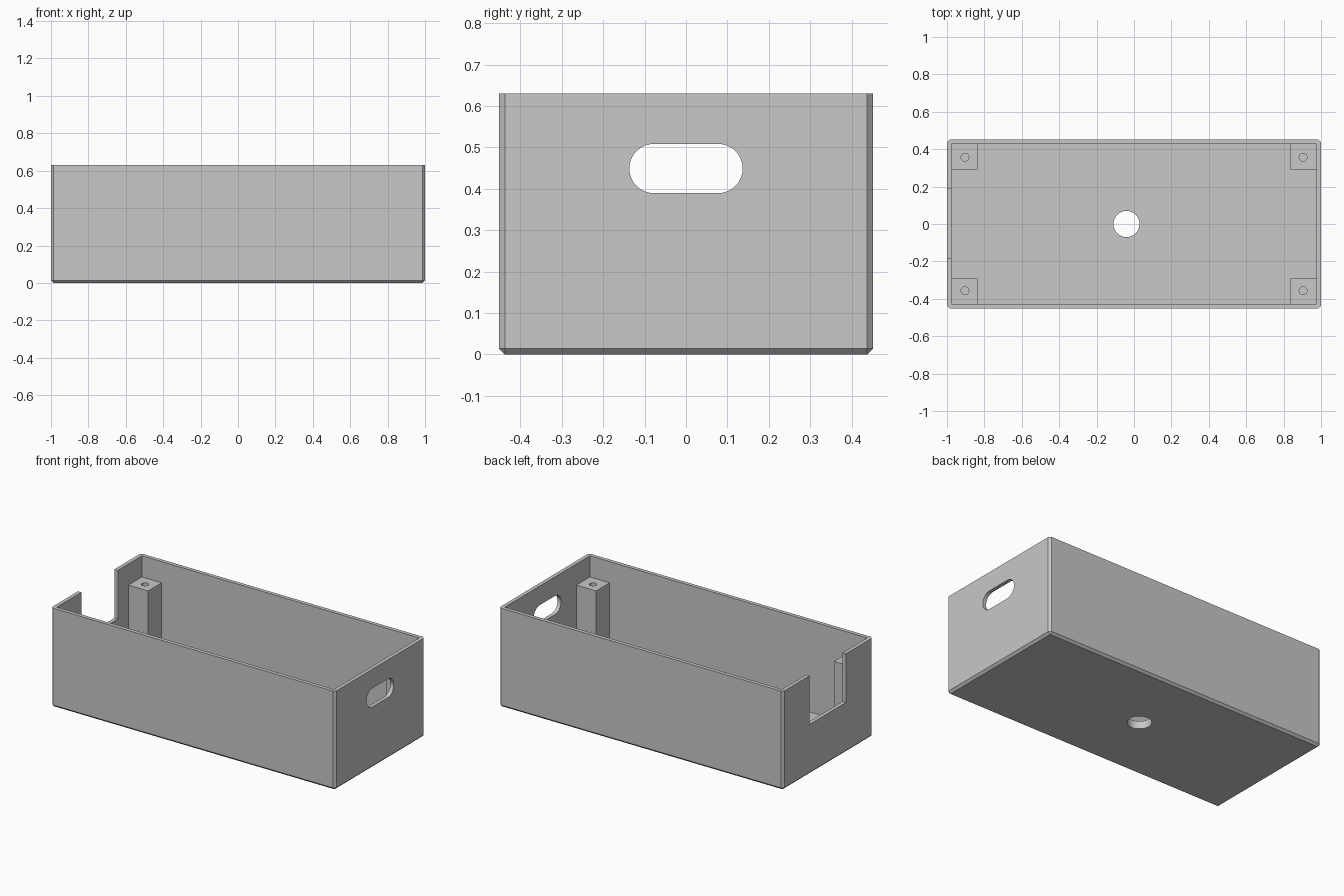
import bpy, bmesh
from math import cos, sin, pi
from mathutils import Matrix, Vector

if "Cube" in bpy.data.objects:
    bpy.data.objects.remove(bpy.data.objects["Cube"])

LENGTH, WIDTH, HEIGHT = 2.0, 0.904, 0.63
WALL, FLOOR, POST_TOP = 0.024, 0.05, 0.495

grey = bpy.data.materials.new("plain grey")
grey.use_nodes = True
COLOUR = (0.58, 0.58, 0.58, 1)
grey.diffuse_color = COLOUR
grey.node_tree.nodes["Principled BSDF"].inputs["Base Color"].default_value = COLOUR


def finish(bm, name):
    bmesh.ops.recalc_face_normals(bm, faces=bm.faces)
    mesh = bpy.data.meshes.new(name)
    bm.to_mesh(mesh)
    bm.free()
    mesh.materials.append(grey)
    obj = bpy.data.objects.new(name, mesh)
    bpy.context.collection.objects.link(obj)
    return obj


def box(name, low, high, chamfer=0):
    bm = bmesh.new()
    bmesh.ops.create_cube(bm, size=1)
    low, high = Vector(low), Vector(high)
    bmesh.ops.scale(bm, vec=high - low, verts=bm.verts)
    bmesh.ops.translate(bm, vec=(low + high) / 2, verts=bm.verts)
    if chamfer:
        # every edge except the open rim
        edges = [e for e in bm.edges if min(v.co.z for v in e.verts) < low.z + 0.01]
        bmesh.ops.bevel(bm, geom=edges, offset=chamfer, segments=1, affect='EDGES')
    return finish(bm, name)


def pill(name, radius, half_straight, depth, place):
    """Round or stadium-shaped prism along local z."""
    steps = 24
    bm = bmesh.new()
    verts = []
    for side in (1, -1):
        for i in range(steps + 1):
            a = pi * i / steps - pi / 2
            verts.append(bm.verts.new((side * (half_straight + radius * cos(a)),
                                       side * radius * sin(a), -depth / 2)))
    face = bm.faces.new(verts)
    top = bmesh.ops.extrude_face_region(bm, geom=[face])["geom"]
    bmesh.ops.translate(bm, vec=(0, 0, depth),
                        verts=[v for v in top if isinstance(v, bmesh.types.BMVert)])
    bmesh.ops.remove_doubles(bm, verts=bm.verts, dist=1e-5)
    bmesh.ops.transform(bm, matrix=place, verts=bm.verts)
    return finish(bm, name)


def cut(target, cutter):
    cutter.hide_render = True
    mod = target.modifiers.new("cut", 'BOOLEAN')
    mod.operation, mod.solver, mod.object = 'DIFFERENCE', 'EXACT', cutter
    bpy.context.view_layer.objects.active = target
    bpy.ops.object.modifier_apply(modifier=mod.name)
    bpy.data.objects.remove(cutter)


def shade(obj):
    bpy.ops.object.select_all(action='DESELECT')
    obj.select_set(True)
    bpy.context.view_layer.objects.active = obj
    bpy.ops.object.shade_smooth_by_angle(angle=pi / 6)


# Open tray with chamfered lower and corner edges
hx, hy = LENGTH / 2, WIDTH / 2
tray = box("tray", (-hx, -hy, 0), (hx, hy, HEIGHT), 0.014)
cut(tray, box("cavity", (WALL - hx, WALL - hy, FLOOR), (hx - WALL, hy - WALL, 1)))

# Square notch in the one end wall
cut(tray, box("notch", (-hx - 0.1, -0.181, 0.32), (-hx + 0.1, 0.186, 1)))

# Rounded hand slot in the other end wall
upright = Matrix.Translation((hx, 0, 0.449)) @ Matrix.Rotation(pi / 2, 4, 'Z') @ Matrix.Rotation(pi / 2, 4, 'X')
cut(tray, pill("hand_slot", 0.0595, 0.0775, 0.2, upright))

# Round hole through the floor
cut(tray, pill("floor_hole", 0.07, 0, 0.2, Matrix.Translation((-0.04, 0, 0))))
shade(tray)

# Corner posts with screw holes
for sx, end in ((1, "left"), (-1, "right")):
    for sy, side in ((-1, "front"), (1, "back")):
        xs = sorted((sx * 0.837, sx * (hx - WALL + 0.004)))
        ys = sorted((sy * 0.292, sy * (hy - WALL + 0.004)))
        post = box(f"{side}_{end}_post", (xs[0], ys[0], FLOOR - 0.004), (xs[1], ys[1], POST_TOP))
        cut(post, pill("screw_hole", 0.021, 0, 0.4,
                       Matrix.Translation((sx * 0.904, sy * 0.357, POST_TOP))))
        shade(post)
